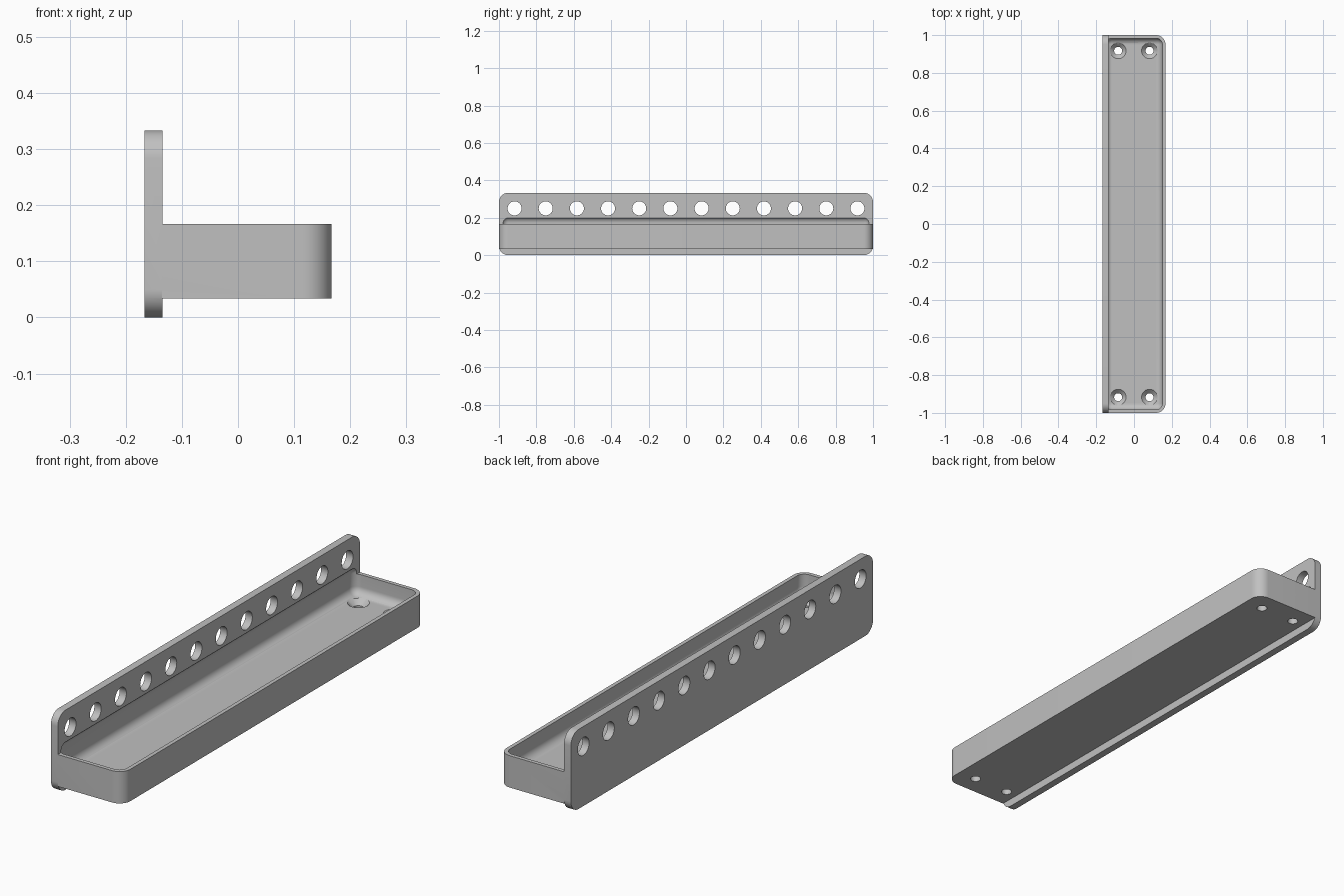
import bpy, bmesh, math
from mathutils import Matrix, Vector

cube = bpy.data.objects.get("Cube")
if cube:
    bpy.data.objects.remove(cube, do_unlink=True)

grey = bpy.data.materials.new("plain_grey")
grey.use_nodes = True
colour = (0.53, 0.53, 0.53, 1)
grey.diffuse_color = colour
grey.node_tree.nodes["Principled BSDF"].inputs["Base Color"].default_value = colour

# Main sizes
BACK, JOINT, FRONT = -1 / 6, -0.135, 1 / 6
FLOOR, WALL = 0.083, 1 / 60


def make_object(name, bm):
    mesh = bpy.data.meshes.new(name)
    bmesh.ops.recalc_face_normals(bm, faces=bm.faces)
    bm.to_mesh(mesh)
    bm.free()
    mesh.materials.append(grey)
    obj = bpy.data.objects.new(name, mesh)
    bpy.context.collection.objects.link(obj)
    return obj


def rounded_box(name, low, high, radius, pick):
    """Box between two corners, with the picked edges rounded."""
    low, high = Vector(low), Vector(high)
    bm = bmesh.new()
    bmesh.ops.create_cube(bm, size=1)
    for v in bm.verts:
        v.co = [low[i] if v.co[i] < 0 else high[i] for i in range(3)]
    edges = [e for e in bm.edges
             if pick((e.verts[1].co - e.verts[0].co).normalized(), e.verts[0].co)]
    bmesh.ops.bevel(bm, geom=edges, offset=radius, offset_type='OFFSET',
                    segments=10, profile=0.5, affect='EDGES')
    return make_object(name, bm)


def round_cutters(name, centres, r1, r2, depth, turn=Matrix()):
    """One cutter mesh holding a cylinder or cone at each centre."""
    bm = bmesh.new()
    for c in centres:
        bmesh.ops.create_cone(bm, cap_ends=True, segments=40, radius1=r1, radius2=r2,
                              depth=depth, matrix=Matrix.Translation(c) @ turn)
    return make_object(name, bm)


def combine(target, other, operation):
    mod = target.modifiers.new(operation.lower(), 'BOOLEAN')
    mod.operation, mod.solver, mod.object = operation, 'EXACT', other
    bpy.context.view_layer.objects.active = target
    bpy.ops.object.modifier_apply(modifier=mod.name)
    bpy.data.objects.remove(other, do_unlink=True)


# Upright plate joined to the tray block
rack = rounded_box("wall_rack", (BACK, -1, 0), (JOINT, 1, 1 / 3), 0.05,
                   lambda d, p: abs(d.x) > 0.9)
tray = rounded_box("tray", (JOINT, -1, 1 / 30), (FRONT, 1, 1 / 6), 0.05,
                   lambda d, p: abs(d.z) > 0.9 and p.x > 0)
combine(rack, tray, 'UNION')

# Hollow with soft edges, reaching a little into the plate
hollow = rounded_box("hollow", (BACK + WALL, WALL - 1, FLOOR),
                     (FRONT - WALL, 1 - WALL, 0.205), 1 / 30, lambda d, p: True)
combine(rack, hollow, 'DIFFERENCE')

# Row of holes through the plate
row = [(JOINT, (i - 5.5) / 6, 0.25) for i in range(12)]
holes = round_cutters("holes", row, 0.0375, 0.0375, 0.2,
                      Matrix.Rotation(math.pi / 2, 4, 'Y'))
combine(rack, holes, 'DIFFERENCE')

# Countersunk screw holes in the tray floor
spots = [(x, y) for x in (-0.084, 0.082) for y in (-0.917, 0.917)]
shanks = round_cutters("shanks", [(x, y, FLOOR - 0.03) for x, y in spots],
                       0.021, 0.021, 0.09)
combine(rack, shanks, 'DIFFERENCE')
sinks = round_cutters("sinks", [(x, y, FLOOR - 0.009) for x, y in spots],
                      0.021, 0.045, 0.024)
combine(rack, sinks, 'DIFFERENCE')

# Smooth curves, sharp edges
bpy.ops.object.select_all(action='DESELECT')
rack.select_set(True)
bpy.context.view_layer.objects.active = rack
bpy.ops.object.shade_smooth_by_angle(angle=math.radians(30))
